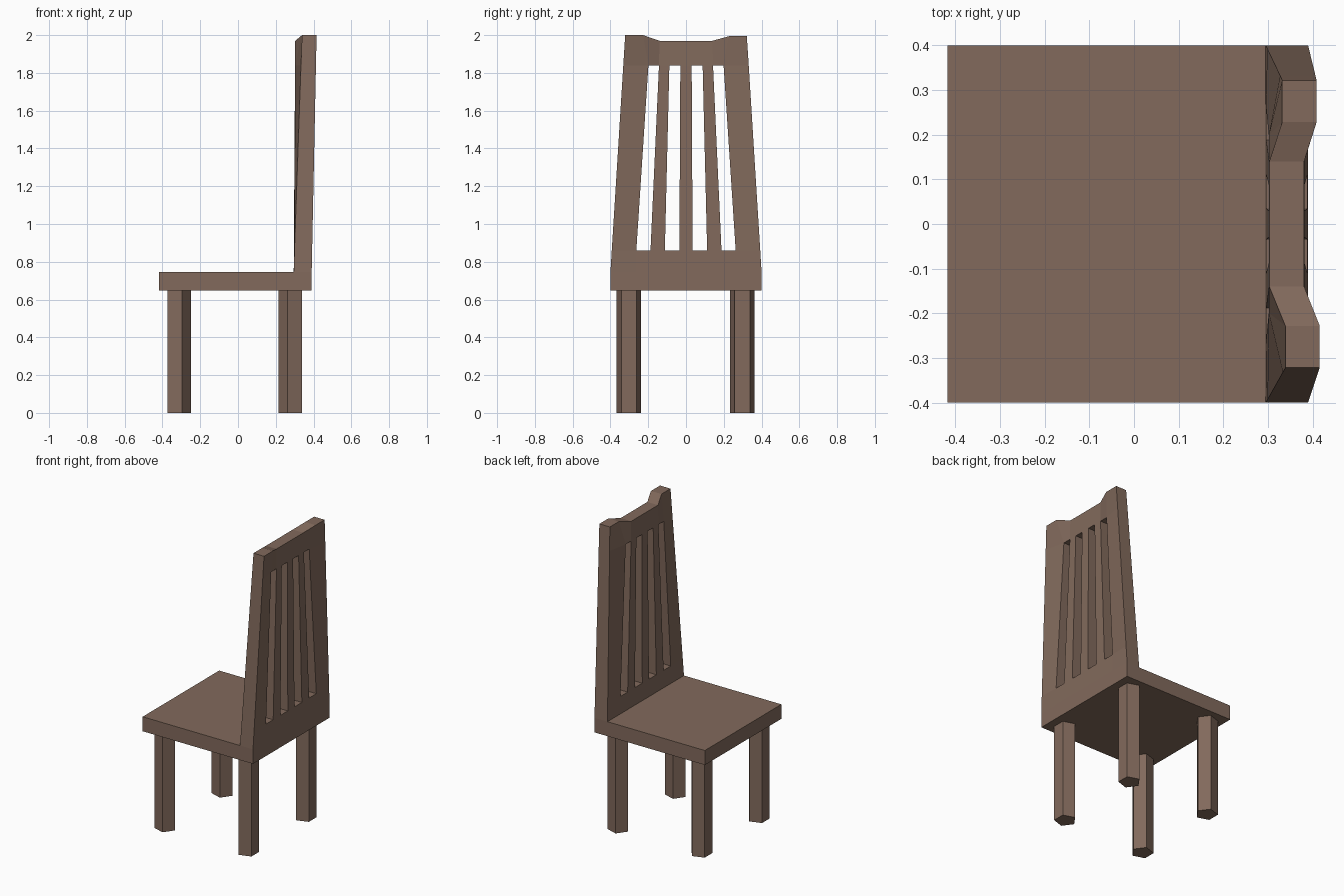
import bpy, bmesh, math
from mathutils import Matrix

if "Cube" in bpy.data.objects:
    bpy.data.objects.remove(bpy.data.objects["Cube"])

wood = bpy.data.materials.new("brown wood")
wood.diffuse_color = (0.223, 0.144, 0.107, 1)
wood.use_nodes = True
wood.node_tree.nodes["Principled BSDF"].inputs["Base Color"].default_value = wood.diffuse_color


def finish(name, bm):
    bmesh.ops.recalc_face_normals(bm, faces=bm.faces[:])
    mesh = bpy.data.meshes.new(name)
    bm.to_mesh(mesh)
    bm.free()
    mesh.materials.append(wood)
    obj = bpy.data.objects.new(name, mesh)
    bpy.context.collection.objects.link(obj)
    return obj


# Seat slab
bm = bmesh.new()
bmesh.ops.create_cube(bm, size=1, matrix=Matrix.Translation((-0.014, 0, 0.697))
                      @ Matrix.Diagonal((0.808, 0.80, 0.096, 1)))
finish("seat", bm)

# Five-sided legs, flat side facing outwards along x
R = 0.068
for label, x, turn in (("left", -0.318, 0), ("right", 0.283, math.pi)):
    for end, y in (("front", -0.302), ("back", 0.298)):
        bm = bmesh.new()
        ring = [bm.verts.new((x + R * math.cos(turn + k * math.tau / 5),
                              y + R * math.sin(turn + k * math.tau / 5), 0))
                for k in range(5)]
        base = bm.faces.new(ring)
        ext = bmesh.ops.extrude_face_region(bm, geom=[base], use_keep_orig=True)
        for v in ext["geom"]:
            if isinstance(v, bmesh.types.BMVert):
                v.co.z = 0.65
        finish(f"{label}_{end}_leg", bm)

# Slatted backrest: a grid of rows (z) and columns (y), open between slats
low = [0.40, 0.265, 0.188, 0.112, 0.035]
open_low = [0.393, 0.263, 0.188, 0.112, 0.035]
open_high = [0.332, 0.199, 0.143, 0.088, 0.03]
top = [0.322, 0.228, 0.14, 0.086, 0.03]
rows = [(0.745, low), (0.86, open_low), (1.84, open_high), (2.0, top)]


def back_point(r, c, rear):
    z, half = rows[r]
    side = -1 if c < 5 else 1
    k = c if c < 5 else 9 - c
    y = side * half[k]
    t = (z - 0.745) / 1.255
    if k == 0 or (k == 1 and r == 3):       # leaning outer posts
        lean = 0.026 if side < 0 else 0.019
        x = 0.39 + lean * t if rear else 0.295 + (lean + 0.018) * t
    else:                                   # flatter middle
        x = 0.39 - 0.009 * t if rear else 0.295 + 0.008 * t
    if r == 3:                              # lowered top rail, raised corners
        z = 1.97 if k > 1 else (2.0 if side < 0 else 1.994)
    return x, y, z


bm = bmesh.new()
sheets = []
for rear in (False, True):
    grid = [[bm.verts.new(back_point(r, c, rear)) for c in range(10)] for r in range(4)]
    sheets.append(grid)
    for r in range(3):
        for c in range(9):
            if r == 1 and c % 2 == 1:
                continue
            bm.faces.new((grid[r][c], grid[r][c + 1], grid[r + 1][c + 1], grid[r + 1][c]))
# Walls round the outline and round each opening
pair = {a: b for fr, br in zip(*sheets) for a, b in zip(fr, br)}
rim = [e for e in bm.edges if e.is_boundary and e.verts[0] in pair]
for e in rim:
    a, b = e.verts
    bm.faces.new((a, b, pair[b], pair[a]))
finish("backrest", bm)
